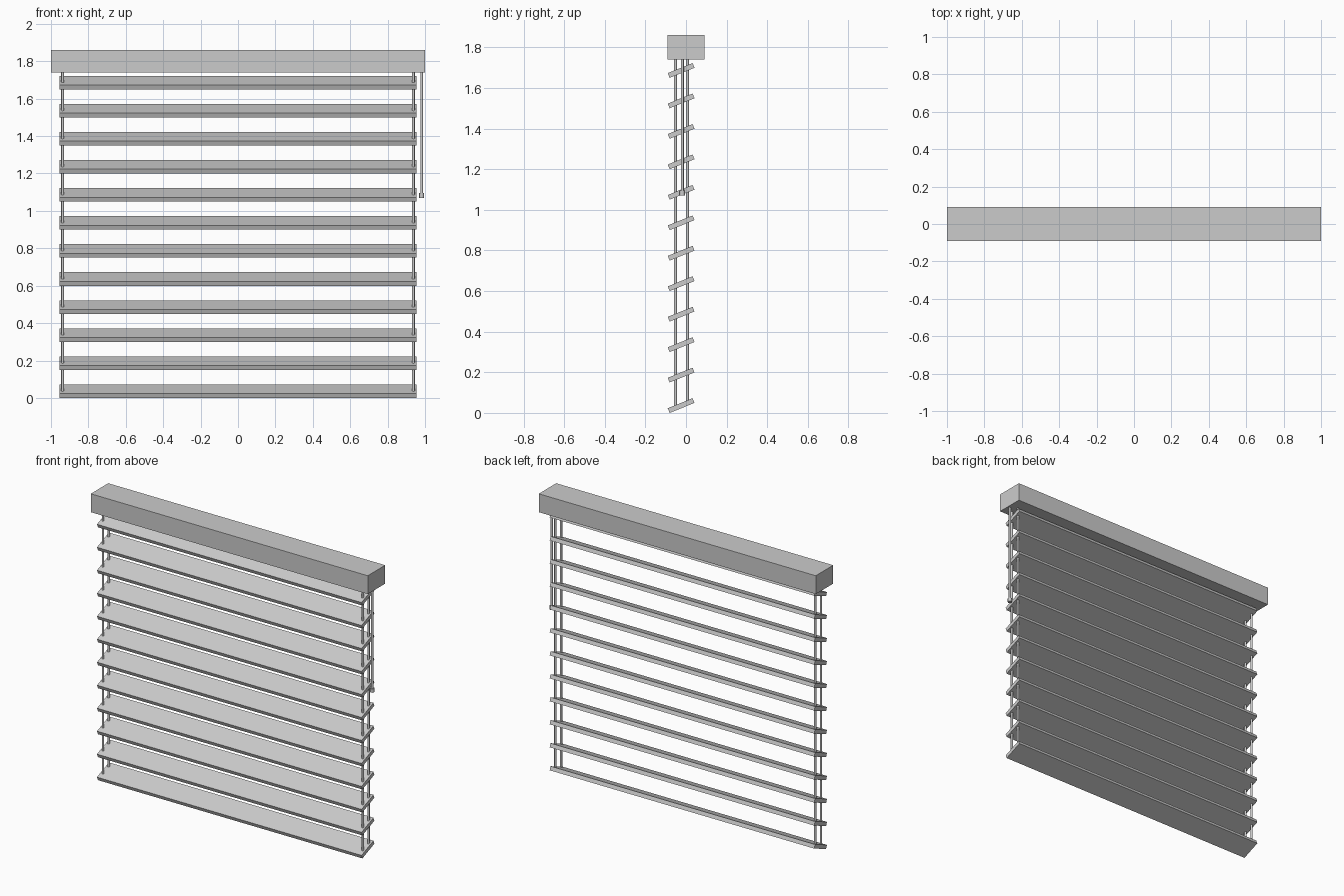
import bpy
import math

cube = bpy.data.objects.get("Cube")
if cube:
    bpy.data.objects.remove(cube, do_unlink=True)

# Single grey finish
grey = bpy.data.materials.new("blind grey")
grey.use_nodes = True
colour = (0.6, 0.6, 0.6, 1)
grey.diffuse_color = colour
grey.node_tree.nodes["Principled BSDF"].inputs["Base Color"].default_value = colour


def box(name, centre, size, tilt=0):
    bpy.ops.mesh.primitive_cube_add(size=1, location=centre, rotation=(tilt, 0, 0))
    ob = bpy.context.object
    ob.name = name
    ob.scale = size
    ob.data.materials.append(grey)
    return ob


def rod(name, x, y, bottom, top, radius):
    bpy.ops.mesh.primitive_cylinder_add(
        vertices=16, radius=radius, depth=top - bottom,
        location=(x, y, (bottom + top) / 2))
    ob = bpy.context.object
    ob.name = name
    ob.data.materials.append(grey)
    bpy.ops.object.shade_smooth_by_angle(angle=math.radians(40))
    return ob


RAIL_BOTTOM, RAIL_TOP = 1.74, 1.86
SLATS, PITCH = 12, 0.15
SLAT_Y, SLAT_Z, TILT = -0.024, 0.036, math.radians(22)

# Head rail
box("head_rail", (0, 0, (RAIL_BOTTOM + RAIL_TOP) / 2),
    (2, 0.18, RAIL_TOP - RAIL_BOTTOM))

# Tilted slats
for i in range(SLATS):
    box(f"slat_{i + 1}", (0, SLAT_Y, SLAT_Z + i * PITCH), (1.91, 0.132, 0.025), TILT)

# Ladder cords, ending inside the lowest slat
for side, x in (("right", -0.938), ("left", 0.938)):
    for place, y in (("front", -0.052), ("back", 0.007)):
        end = SLAT_Z + (y - SLAT_Y) * math.tan(TILT)
        rod(f"{place}_cord_{side}", x, y, end, RAIL_BOTTOM, 0.007)

# Tilt wand with end cap
rod("tilt_wand", 0.982, -0.018, 1.09, RAIL_BOTTOM, 0.007)
rod("wand_cap", 0.982, -0.018, 1.07, 1.095, 0.013)
